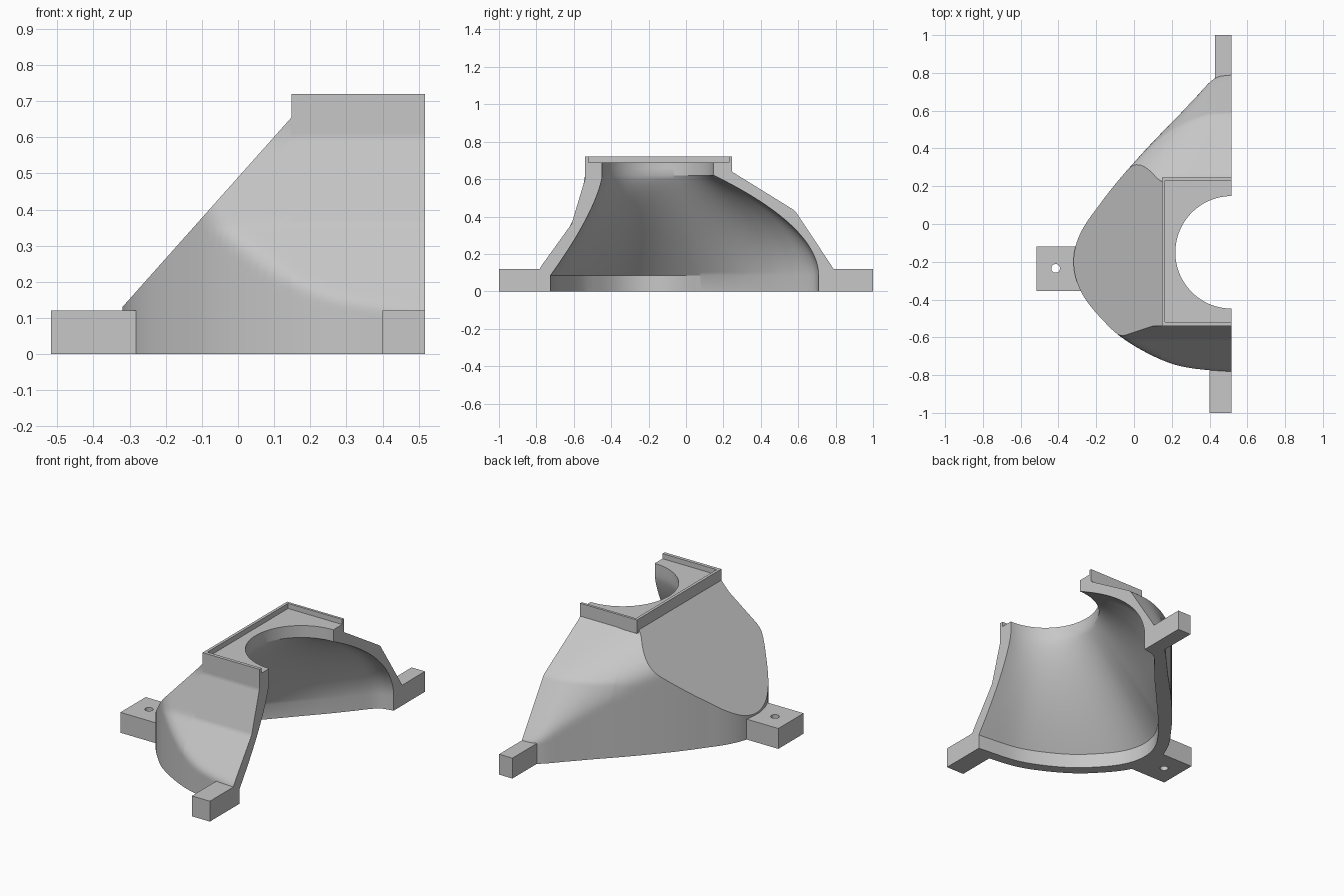
import bpy
import bmesh
import math

cube = bpy.data.objects.get("Cube")
if cube:
    bpy.data.objects.remove(cube, do_unlink=True)

grey = bpy.data.materials.new("plain_grey")
grey.use_nodes = True
grey.diffuse_color = (0.57, 0.57, 0.57, 1)
grey.node_tree.nodes["Principled BSDF"].inputs["Base Color"].default_value = (0.57, 0.57, 0.57, 1)

CUT_X, APEX_X, TOP_X, TOP_Z = 0.517, -0.32, 0.148, 0.655
HOLE_Y, HOLE_R = -0.15, 0.298


def make_object(name, bm):
    bmesh.ops.recalc_face_normals(bm, faces=bm.faces)
    mesh = bpy.data.meshes.new(name)
    bm.to_mesh(mesh)
    bm.free()
    mesh.materials.append(grey)
    ob = bpy.data.objects.new(name, mesh)
    bpy.context.collection.objects.link(ob)
    return ob


def loft(name, rings):
    """Skin a list of closed rings and cap both ends."""
    bm = bmesh.new()
    vs = [[bm.verts.new(p) for p in ring] for ring in rings]
    n = len(vs[0])
    for a, b in zip(vs, vs[1:]):
        for i in range(n):
            j = (i + 1) % n
            bm.faces.new((a[i], a[j], b[j], b[i]))
    bm.faces.new(vs[0])
    bm.faces.new(vs[-1])
    return make_object(name, bm)


def box(name, x, y, z):
    return loft(name, [[(x[0], y[0], h), (x[1], y[0], h), (x[1], y[1], h), (x[0], y[1], h)] for h in z])


def cut(ob, cutter):
    mod = ob.modifiers.new("cut", 'BOOLEAN')
    mod.operation = 'DIFFERENCE'
    mod.solver = 'EXACT'
    mod.object = cutter
    bpy.context.view_layer.objects.active = ob
    bpy.ops.object.modifier_apply(modifier=mod.name)


def linear(pts, x):
    for (x0, y0), (x1, y1) in zip(pts, pts[1:]):
        if x <= x1:
            break
    return y0 + (y1 - y0) * (x - x0) / (x1 - x0)


def smooth(pts, x):
    """Cubic interpolation through the points."""
    def slope(i):
        a, b = pts[max(i - 1, 0)], pts[min(i + 1, len(pts) - 1)]
        return (b[1] - a[1]) / (b[0] - a[0])
    k = 0
    while k < len(pts) - 2 and x > pts[k + 1][0]:
        k += 1
    (x0, y0), (x1, y1) = pts[k], pts[k + 1]
    h = x1 - x0
    t = (x - x0) / h
    return ((1 + 2 * t) * (1 - t) ** 2 * y0 + t * (1 - t) ** 2 * h * slope(k)
            + t * t * (3 - 2 * t) * y1 + t * t * (t - 1) * h * slope(k + 1))


def soft_min(a, b, k):
    h = max(k - abs(a - b), 0) / k
    return min(a, b) - h * h * k / 4


def root(x):
    return math.sqrt(x - APEX_X)


# Plan outline: root of the distance from the apex against y
front_plan = [(root(x), y) for x, y in ((-0.32, -0.2), (-0.282, -0.355), (-0.18, -0.493), (-0.077, -0.592),
                                        (0.134, -0.714), (0.267, -0.757), (CUT_X, -0.785))]
back_plan = [(root(x), y) for x, y in ((-0.32, -0.2), (-0.31, -0.12), (-0.246, 0.016), (-0.18, 0.106),
                                       (-0.014, 0.31), (0.2, 0.537), (0.32, 0.663), (0.425, 0.77),
                                       (CUT_X, 0.795))]
# Side profile: height against distance from the middle
front_profile = [(0, 0.87), (0.12, 0.785), (0.36, 0.612), (0.60, 0.54), (0.7, 0.54)]
back_profile = [(0, 0.87), (0.12, 0.79), (0.43, 0.585), (0.64, 0.245), (0.7, 0.245)]

last = root(CUT_X)
us = sorted([0.02 + (last - 0.02) * i / 50 for i in range(51)] + [root(TOP_X)])

# Shell: one upright ring per x position, cropped by the sloping side
rings = []
ROWS = 60
for u in us:
    x = APEX_X + u * u
    top = min(TOP_Z, 0.13 + (x - APEX_X) * (TOP_Z - 0.13) / (TOP_X - APEX_X))
    zs = [top * j / ROWS for j in range(ROWS + 1)]
    yf, yb = smooth(front_plan, u), smooth(back_plan, u)
    front = [(x, -soft_min(-yf, linear(front_profile, z), 0.01 + 0.04 * z), z) for z in zs]
    back = [(x, soft_min(yb, linear(back_profile, z), 0.75 * max(z - 0.1, 0.02)), z) for z in zs]
    rings.append(front + back[::-1])
shell = loft("shell", rings)

# Cavity cutter: blends from the plan outline up to the round hole
outline = [(APEX_X + u * u, smooth(front_plan, u)) for u in reversed(us)]
outline += [(APEX_X + u * u, smooth(back_plan, u)) for u in us]


def cavity_ring(z, t):
    ring = []
    for x, y in outline:
        dx, dy = x - CUT_X, y - HOLE_Y
        d = math.hypot(dx, dy)
        s = dy / d
        w = ((1 + s) / 2) ** 2.5
        f = (1 - w) * (1 - t) ** 1.4 + w * (1 - t ** 1.95)
        r = HOLE_R + (d - 0.073 - 0.013 * s - HOLE_R) * f
        ring.append((CUT_X + r * dx / d, HOLE_Y + r * s, z))
    return [(0.6, ring[0][1], z)] + ring + [(0.6, ring[-1][1], z)]


levels = [(-0.1, 0)] + [(0.085 + 0.535 * i / 30, i / 30) for i in range(31)] + [(0.8, 1)]
cavity = loft("cavity_cutter", [cavity_ring(z, t) for z, t in levels])
cut(shell, cavity)

# Top flange with a shallow pocket and a round opening
flange = box("top_flange", (TOP_X, CUT_X), (-0.54, 0.245), (0.64, 0.72))
pocket = box("pocket_cutter", (0.165, 0.6), (-0.52, 0.23), (0.69, 0.8))
cut(flange, pocket)
cut(flange, cavity)

# Mounting feet
LEG_Z = (0, 0.12)
feet = [box("front_foot", (0.4, CUT_X), (-1, -0.765), LEG_Z),
        box("back_foot", (0.43, CUT_X), (0.755, 1), LEG_Z),
        box("right_foot", (-0.517, -0.275), (-0.355, -0.12), LEG_Z)]

# Screw hole in the side foot
circle = [(math.cos(a * math.tau / 32), math.sin(a * math.tau / 32)) for a in range(32)]
drill = loft("drill_cutter", [[(-0.415 + 0.023 * c, -0.235 + 0.023 * s, z) for c, s in circle] for z in (-0.1, 0.2)])
cut(feet[2], drill)

for helper in (cavity, pocket, drill):
    bpy.data.objects.remove(helper, do_unlink=True)
bpy.context.view_layer.update()

# Smooth shading with sharp edges kept
for part in [shell, flange] + feet:
    part.select_set(True)
bpy.context.view_layer.objects.active = shell
bpy.ops.object.shade_smooth_by_angle(angle=math.radians(30))
